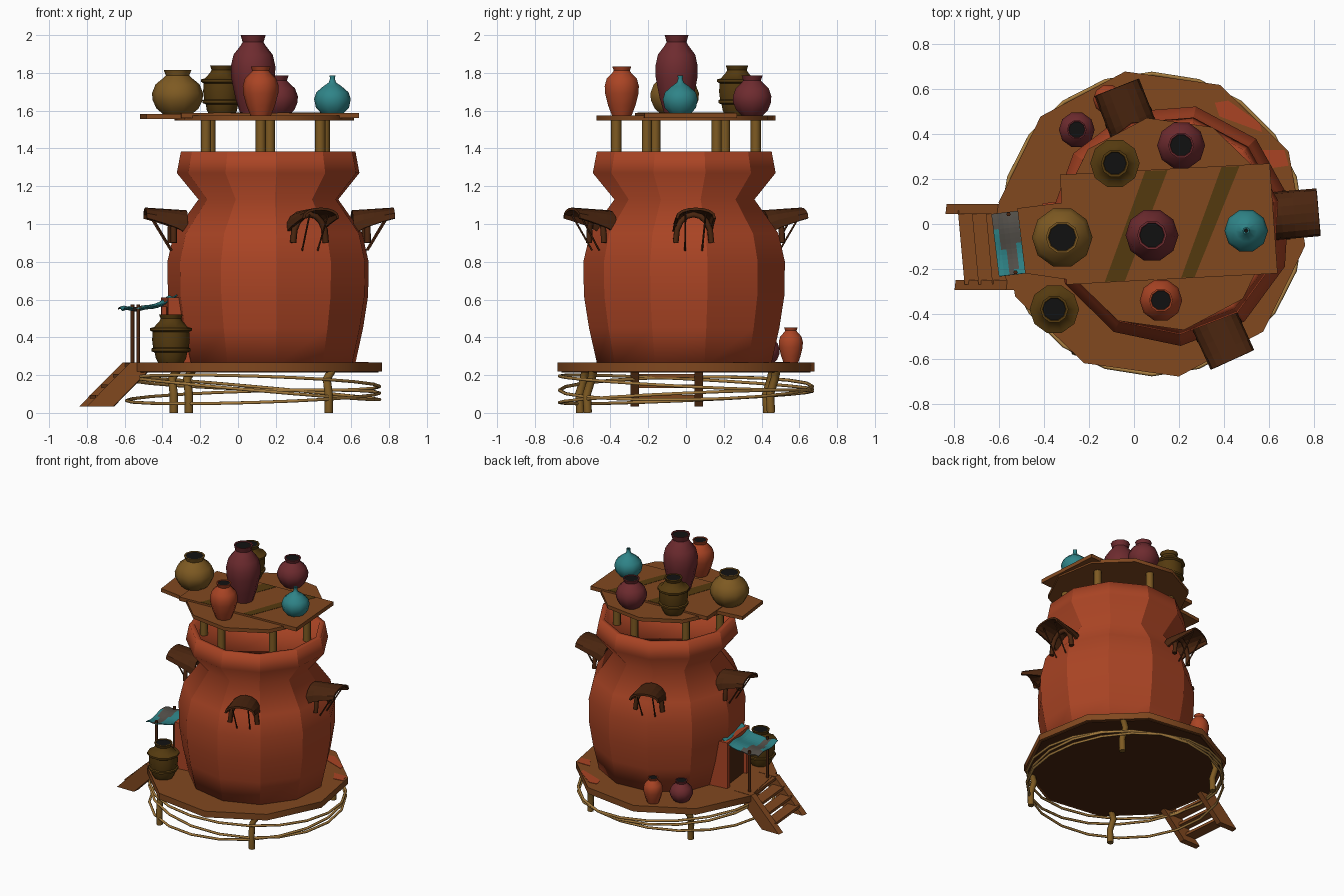
import bpy, bmesh, math
from mathutils import Vector

if "Cube" in bpy.data.objects:
    bpy.data.objects.remove(bpy.data.objects["Cube"])

def mat(name, hexcol):
    def lin(c):
        return c / 12.92 if c <= 0.04045 else ((c + 0.055) / 1.055) ** 2.4
    m = bpy.data.materials.new(name)
    m.diffuse_color = [lin(int(hexcol[i:i + 2], 16) / 255) for i in (0, 2, 4)] + [1]
    m.use_nodes = True
    m.node_tree.nodes["Principled BSDF"].inputs["Base Color"].default_value = m.diffuse_color
    return m

BRICK, BROWN = mat("brick_clay", "AA4424"), mat("plank_brown", "81481F")
DARK, OLIVE = mat("dark_brown", "4A250F"), mat("dark_olive", "543A0F")
OCHRE, MAROON = mat("ochre", "7E5A22"), mat("maroon", "6E2B2F")
TEAL, TAN = mat("teal", "2F8488"), mat("bamboo_tan", "A67C3E")
BLACK, GREY = mat("mouth_black", "111111"), mat("grey_patch", "54504A")

def finish(name, bm, mats, smooth=False):
    bmesh.ops.recalc_face_normals(bm, faces=bm.faces)
    me = bpy.data.meshes.new(name)
    bm.to_mesh(me)
    bm.free()
    ob = bpy.data.objects.new(name, me)
    bpy.context.collection.objects.link(ob)
    for m in mats:
        me.materials.append(m)
    if smooth:
        bpy.ops.object.select_all(action='DESELECT')
        ob.select_set(True)
        bpy.context.view_layer.objects.active = ob
        bpy.ops.object.shade_smooth_by_angle(angle=math.radians(smooth), keep_sharp_edges=True)
    return ob

def lathe(name, prof, n, c, mats, phase=0.0, smooth=40, ribs=False):
    """Revolve (radius, z) points; the last ring is capped with the last material."""
    bm = bmesh.new()
    rings = []
    for r, z in prof:
        rings.append([bm.verts.new((c[0] + r * math.cos(phase + math.tau * i / n),
                                    c[1] + r * math.sin(phase + math.tau * i / n),
                                    c[2] + z)) for i in range(n)])
    for a, b in zip(rings, rings[1:]):
        for i in range(n):
            j = (i + 1) % n
            bm.faces.new((a[i], a[j], b[j], b[i]))
            if ribs:  # hard vertical seams, smooth up and down
                bm.edges.get((a[i], b[i])).smooth = False
    bm.faces.new(rings[0])
    bm.faces.new(rings[-1]).material_index = len(mats) - 1
    return finish(name, bm, mats, smooth)

def extrude(name, pts, vec, m):
    bm = bmesh.new()
    a = [bm.verts.new(p) for p in pts]
    b = [bm.verts.new(Vector(p) + Vector(vec)) for p in pts]
    bm.faces.new(a)
    bm.faces.new(b)
    for i in range(len(a)):
        j = (i + 1) % len(a)
        bm.faces.new((a[i], a[j], b[j], b[i]))
    return finish(name, bm, [m])

def slab(name, pts, z0, z1, m):
    return extrude(name, [(x, y, z0) for x, y in pts], (0, 0, z1 - z0), m)

def tube(name, pts, r, m, cyclic=False, sides=2):
    cu = bpy.data.curves.new(name, 'CURVE')
    cu.dimensions = '3D'
    cu.bevel_depth, cu.bevel_resolution, cu.use_fill_caps = r, sides, True
    sp = cu.splines.new('POLY')
    sp.points.add(len(pts) - 1)
    for p, q in zip(sp.points, pts):
        p.co = (*q, 1)
    sp.use_cyclic_u = cyclic
    cu.materials.append(m)
    ob = bpy.data.objects.new(name, cu)
    bpy.context.collection.objects.link(ob)

def sheet(name, fn, nu, nv, mats, thick, rule=None):
    """Grid of points fn(u, v), thickened."""
    bm = bmesh.new()
    g = [[bm.verts.new(fn(i / nu, j / nv)) for j in range(nv + 1)] for i in range(nu + 1)]
    for i in range(nu):
        for j in range(nv):
            f = bm.faces.new((g[i][j], g[i + 1][j], g[i + 1][j + 1], g[i][j + 1]))
            if rule:
                f.material_index = rule((i + .5) / nu, (j + .5) / nv)
    ob = finish(name, bm, mats)
    s = ob.modifiers.new("thickness", 'SOLIDIFY')
    s.thickness, s.offset = thick, 0

# main clay jar
BX, BY = 0.165, -0.005
lathe("jar_house", [(.465, .25), (.51, .45), (.537, .62), (.54, .80), (.505, .95), (.375, 1.13),
                    (.49, 1.27), (.468, 1.385), (.43, 1.385), (.41, 1.30)],
      11, (BX, BY, 0), [BRICK], math.radians(-20), 88, True)

# base platform with clay stains, legs and bamboo hoops
lathe("base_platform", [(.69, .22), (.69, .266)], 10, (.08, 0, 0), [BROWN], math.radians(-8))
lathe("platform_underside", [(.67, .215), (.67, .222)], 10, (.08, 0, 0), [DARK], math.radians(-8))
slab("clay_stain_back", [(.36, .54), (.38, .48), (.57, .41), (.56, .45), (.42, .55)], .264, .269, BRICK)
slab("clay_stain_right", [(.57, .33), (.62, .25), (.69, .26), (.67, .33)], .264, .269, BRICK)
for i, (x, y) in enumerate([(.48, -.52), (.48, .45), (-.26, -.56), (-.34, .43)]):
    tube(f"base_leg_{i}", [(x, y, 0), (x, y - .005, .1), (x - .01, y + .02, .18), (x + .02, y + .03, .23)], .022, OCHRE)
for k, (z0, ax, ay) in enumerate([(.085, .03, .02), (.16, -.035, -.02), (.13, .01, -.06)]):
    tube(f"bamboo_hoop_{k}", [(.08 + .67 * math.cos(t), .67 * math.sin(t),
         z0 + ax * math.sin(t) + ay * math.cos(t)) for t in [math.tau * i / 20 for i in range(20)]],
         .009, TAN, True, 1)

# roof deck on posts
for i in range(6):
    t = math.radians(-94 + 60 * i)
    x, y = BX - .02 + .35 * math.cos(t), .37 * math.sin(t)
    tube(f"roof_post_{i}", [(x, y, 1.28), (x, y, 1.56)], .027, OCHRE)
lathe("roof_deck", [(.48, 1.548), (.48, 1.575)], 10, (.14, 0, 0), [BROWN], math.radians(-8))
slab("roof_cross_planks", [(-.33, .22), (.605, .27), (.64, -.22), (-.30, -.27)], 1.56, 1.588, BROWN)
slab("roof_side_plank", [(-.52, .07), (-.28, .10), (-.28, -.25), (-.485, -.22)], 1.557, 1.583, BROWN)
slab("plank_gap_wide", [(-.13, -.258), (-.04, -.253), (.15, .24), (.05, .236)], 1.586, 1.590, OLIVE)
slab("plank_gap_narrow", [(.21, -.24), (.27, -.237), (.47, .258), (.39, .254)], 1.586, 1.590, OLIVE)

# pot shapes: (radius fraction, height fraction)
ROUND = [(.55, 0), (.82, .13), (.98, .32), (1, .48), (.86, .68), (.56, .82), (.46, .88), (.54, 1), (.47, 1), (.45, .985)]
TALL = [(.58, 0), (.8, .2), (.98, .45), (1, .6), (.88, .75), (.55, .87), (.47, .91), (.56, 1), (.48, 1), (.46, .985)]
RIBBED = [(.62, 0), (.76, .1), (.82, .22), (.99, .25), (.99, .3), (.9, .32), (.95, .48), (.92, .64), (1.05, .67),
          (1.05, .72), (.85, .74), (.58, .86), (.52, .91), (.6, 1), (.5, 1), (.48, .985)]
DROP = [(.6, 0), (.9, .15), (1, .38), (.88, .56), (.5, .72), (.2, .82), (.13, .92), (.16, 1), (.1, 1), (.09, .985)]
for name, shape, m, x, y, z, r, h in [
        ("ochre_roof_pot", ROUND, OCHRE, -.32, -.06, 1.58, .135, .235),
        ("ribbed_roof_pot", RIBBED, OLIVE, -.085, .27, 1.575, .105, .265),
        ("tall_maroon_pot", TALL, MAROON, .08, -.05, 1.585, .118, .415),
        ("clay_roof_pot", TALL, BRICK, .12, -.34, 1.575, .095, .26),
        ("round_maroon_pot", ROUND, MAROON, .21, .35, 1.575, .107, .21),
        ("teal_roof_pot", DROP, TEAL, .50, -.03, 1.585, .097, .20),
        ("ribbed_ground_pot", RIBBED, OLIVE, -.355, -.38, .262, .105, .26),
        ("maroon_ground_pot", ROUND, MAROON, -.255, .42, .262, .08, .155),
        ("clay_ground_pot", TALL, BRICK, -.115, .555, .262, .067, .19)]:
    lathe(name, [(a * r, b * h) for a, b in shape], 10, (x, y, z), [m, BLACK])

# arched window frames with flared hoods and struts
for k, deg in enumerate([5, 111.5, 185, -65.5]):
    a = math.radians(deg)
    def at(d, s, z, a=a):
        return (BX + d * math.cos(a) - s * math.sin(a), BY + d * math.sin(a) + s * math.cos(a), z)
    def hood(u, v):
        t = math.pi * v
        low, high = .945 + .085 * u ** .7, 1.066 + .014 * u
        return at(.44 + .22 * u, .1 * math.cos(t), low + (high - low) * math.sin(t) ** .8)
    sheet(f"window_hood_{k}", hood, 4, 8, [DARK], .014)
    tube(f"window_frame_{k}", [at(.515, .095 * math.cos(t), .90 + .15 * math.sin(t) ** .8)
         for t in [math.pi * i / 8 for i in range(9)]], .017, DARK, False, 1)
    for s in (-.045, .045):
        tube(f"hood_strut_{k}_{s}", [at(.52, s, .86), at(.635, s * 1.2, 1.05)], .005, DARK, False, 1)

# doorway: side frames, lintel and dark panel, facing the stairs
C = Vector((-.33, -.06, 0))
OUT, SIDE = Vector((-.993, -.12, 0)), Vector((-.12, .993, 0))
def door_box(name, d0, d1, s0, s1, z0, z1, m):
    pts = [C + OUT * d + SIDE * s for d, s in ((d0, s0), (d1, s0), (d1, s1), (d0, s1))]
    slab(name, [(p.x, p.y) for p in pts], z0, z1, m)
door_box("door_frame_left", -.10, .06, .12, .16, .26, .60, BRICK)
door_box("door_frame_right", -.10, .06, -.16, -.12, .26, .60, BRICK)
door_box("door_lintel", -.10, .06, -.16, .16, .56, .61, BRICK)
door_box("door_panel", -.10, .035, -.12, .12, .26, .56, DARK)

# cloth awning on two poles
def cloth(u, v):
    z = .56 + .06 * max(0, 1 - u * 2.2) - .012 * math.sin(u * math.pi * 2) ** 2 - .01 * (u > .95)
    p = C + OUT * (.01 + .28 * u) + SIDE * (.14 - .28 * v)
    return (p.x, p.y, z + .008 * math.sin(v * 7))
sheet("cloth_awning", cloth, 12, 12, [TEAL, GREY], .006,
      lambda u, v: 1 if u > .4 and abs(u - .76) < .24 * (1.1 - v) else 0)
for s in (-.13, .13):
    p = C + OUT * .215 + SIDE * s
    tube(f"awning_pole_{s}", [(p.x, p.y, .26), (p.x, p.y, .575)], .01, DARK, False, 1)

# stairs
for y, dx in ((.045, -.01), (-.295, .03)):
    extrude("stair_rail", [(x + dx, y, z) for x, z in
            ((-.83, .035), (-.69, .035), (-.46, .268), (-.60, .268))], (0.005, .045, 0), BROWN)
for i in range(4):
    x, z = -.775 + .062 * i, .075 + .056 * i
    slab(f"stair_tread_{i}", [(x - .01, .06), (x + .075, .06), (x + .105, -.27), (x + .02, -.27)], z, z + .02, BROWN)
